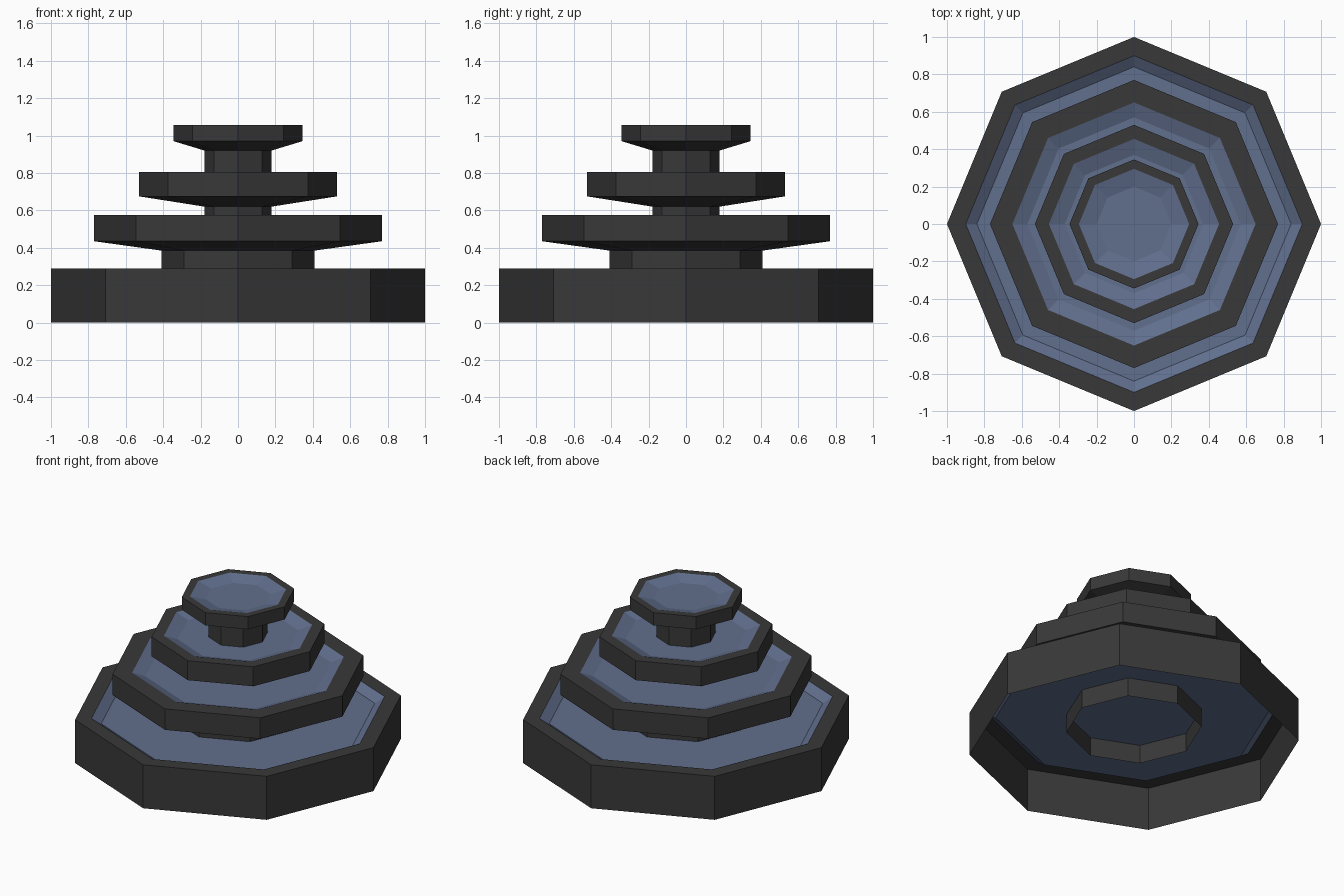
import bpy, bmesh
from math import cos, sin, pi

if "Cube" in bpy.data.objects:
    bpy.data.objects.remove(bpy.data.objects["Cube"])

SIDES = 8


def material(name, rgb):
    m = bpy.data.materials.new(name)
    m.diffuse_color = (*rgb, 1)
    m.use_nodes = True
    m.node_tree.nodes["Principled BSDF"].inputs["Base Color"].default_value = m.diffuse_color
    return m


STONE = material("dark_stone", (0.04, 0.04, 0.04))
WATER = material("water_blue", (0.12, 0.16, 0.27))


def lathe(name, profile, mat, cap_end=False):
    """Sweep (radius, z) points round z with eight flat sides."""
    bm = bmesh.new()
    rings = [[bm.verts.new((r * cos(2 * pi * i / SIDES), r * sin(2 * pi * i / SIDES), z))
              for i in range(SIDES)] for r, z in profile]
    for a, b in zip(rings, rings[1:]):
        for i in range(SIDES):
            j = (i + 1) % SIDES
            bm.faces.new((a[i], a[j], b[j], b[i]))
    if cap_end:
        bm.faces.new(rings[-1])
    mesh = bpy.data.meshes.new(name)
    bm.to_mesh(mesh)
    bm.free()
    mesh.materials.append(mat)
    ob = bpy.data.objects.new(name, mesh)
    bpy.context.collection.objects.link(ob)
    return ob


# Tiers: name, outer stone profile from bottom to inner rim, pool floor (radius, z)
tiers = [
    ("base", [(1.0, 0.0), (1.0, 0.29), (0.90, 0.29)], (0.84, 0.25)),
    ("lower", [(0.41, 0.385), (0.77, 0.435), (0.77, 0.575), (0.65, 0.575)], (0.57, 0.545)),
    ("middle", [(0.18, 0.62), (0.53, 0.675), (0.53, 0.805), (0.455, 0.805)], (0.37, 0.775)),
    ("top", [(0.18, 0.92), (0.345, 0.97), (0.345, 1.055), (0.295, 1.055)], (0.20, 1.03)),
]
for name, profile, floor in tiers:
    lathe(name + "_basin", profile, STONE)
    # Shallow pool sloping down from the inner rim
    lathe(name + "_pool", [profile[-1], floor], WATER, cap_end=True)

# Open columns that pass down through the pool floors
for name, r, z0, z1 in [("lower", 0.41, 0.125, 0.385),
                        ("middle", 0.18, 0.48, 0.62),
                        ("top", 0.18, 0.70, 0.92)]:
    lathe(name + "_column", [(r, z0), (r, z1)], STONE)
